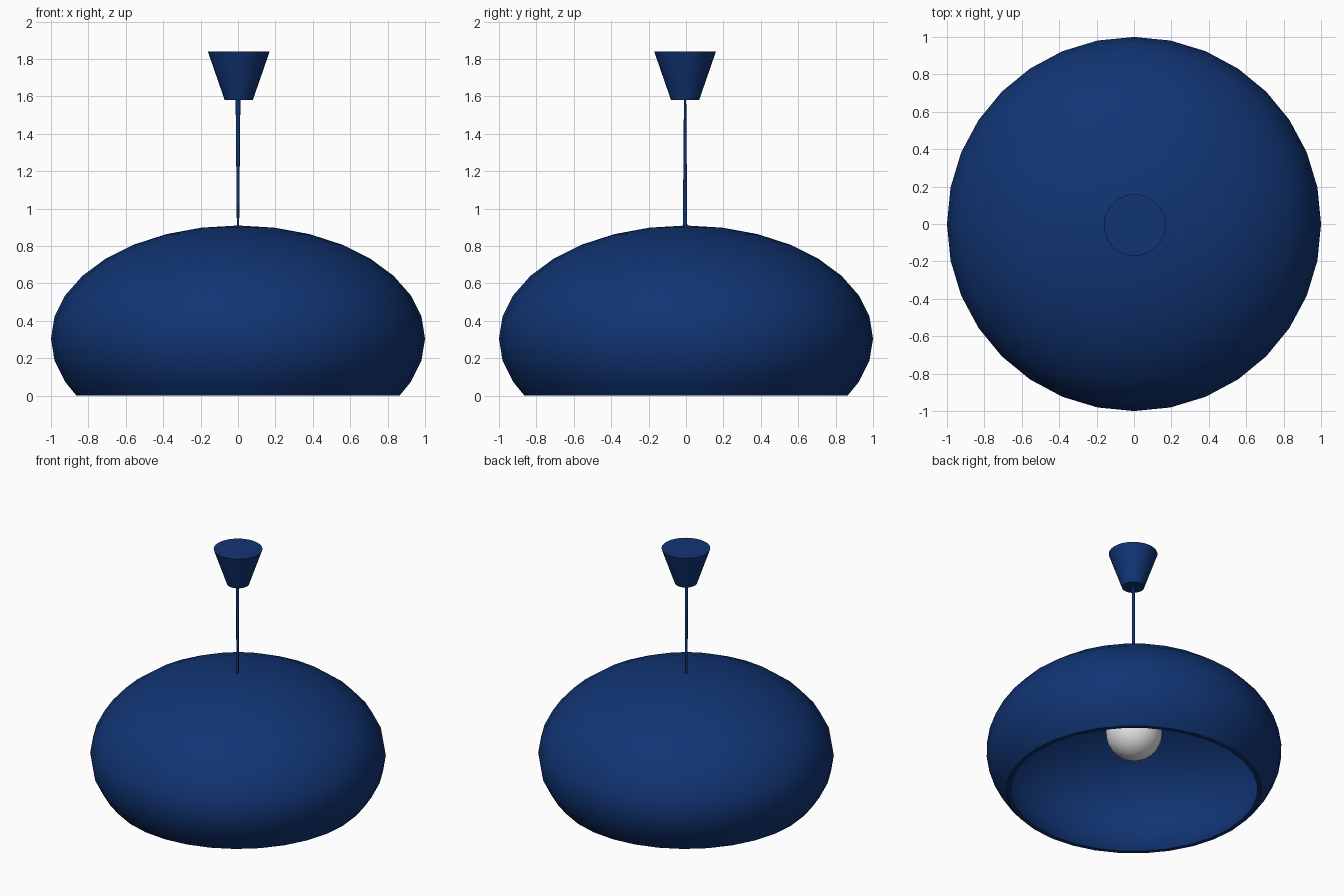
import bpy, bmesh
from math import sin, cos, pi, radians, asin

cube = bpy.data.objects.get("Cube")
if cube:
    bpy.data.objects.remove(cube, do_unlink=True)

SEGMENTS = 32
CENTRE_Z = 0.305


def make_material(name, colour, roughness):
    mat = bpy.data.materials.new(name)
    mat.use_nodes = True
    mat.diffuse_color = colour
    bsdf = mat.node_tree.nodes["Principled BSDF"]
    bsdf.inputs["Base Color"].default_value = colour
    bsdf.inputs["Roughness"].default_value = roughness
    return mat


blue = make_material("deep blue", (0.0056, 0.035, 0.175, 1), 0.5)
white = make_material("bulb white", (0.8, 0.8, 0.8, 1), 0.4)


def loft(name, rings, mat, segments=SEGMENTS, location=(0, 0, 0)):
    """Join elliptical rings (rx, ry, z) into one closed, smooth-shaded surface."""
    bm = bmesh.new()
    loops = []
    for rx, ry, z in rings:
        angles = [2 * pi * i / segments for i in range(segments)]
        loops.append([bm.verts.new((rx * cos(a), ry * sin(a), z)) for a in angles])
    for low, high in zip(loops, loops[1:]):
        for i in range(segments):
            j = (i + 1) % segments
            bm.faces.new((low[i], low[j], high[j], high[i]))
    # End rings of zero radius collapse to a pole; others are capped flat
    for ring, loop in ((rings[0], loops[0]), (rings[-1], loops[-1])):
        if ring[0] > 0:
            bm.faces.new(loop)
    bmesh.ops.remove_doubles(bm, verts=bm.verts, dist=0.0001)
    bmesh.ops.recalc_face_normals(bm, faces=bm.faces)
    mesh = bpy.data.meshes.new(name)
    bm.to_mesh(mesh)
    bm.free()
    mesh.materials.append(mat)
    obj = bpy.data.objects.new(name, mesh)
    obj.location = location
    bpy.context.collection.objects.link(obj)
    bpy.ops.object.select_all(action="DESELECT")
    obj.select_set(True)
    bpy.context.view_layer.objects.active = obj
    bpy.ops.object.shade_smooth_by_angle(angle=radians(35))
    return obj


def dome_profile(radius, height):
    """Rings of a flattened sphere from the cut at z = 0 up to the pole."""
    step = pi / 16
    angles = [-asin(CENTRE_Z / height)] + [k * step for k in range(-2, 8)]
    rings = [(radius * cos(a), radius * cos(a), CENTRE_Z + height * sin(a)) for a in angles]
    return rings + [(0, 0, CENTRE_Z + height)]


# Hollow shade: outer skin, flat rim and inner skin
outer = dome_profile(1.0, 0.605)
inner = dome_profile(0.98, 0.582)
loft("shade", outer[::-1] + inner, blue)

# Round bulb
R = 0.19
bulb = [(R * sin(pi * k / 16), R * sin(pi * k / 16), -R * cos(pi * k / 16)) for k in range(16)]
loft("bulb", bulb + [(0, 0, R)], white, location=(0, 0, 0.44))

# Socket between bulb and shade
loft("socket", [(0.06, 0.06, 0.6), (0.06, 0.06, 0.75), (0.02, 0.02, 0.78), (0.02, 0.02, 0.89)], blue)

# Flattened hanging cord, turning from deep to wide as it rises
loft("cord", [(0.006, 0.012, 0.88), (0.013, 0.006, 1.6)], blue, 12, (0, -0.005, 0))

# Tapered ceiling cap
loft("ceiling_cap", [(0.075, 0.075, 1.58), (0.165, 0.165, 1.84)], blue, location=(0.004, -0.005, 0))
